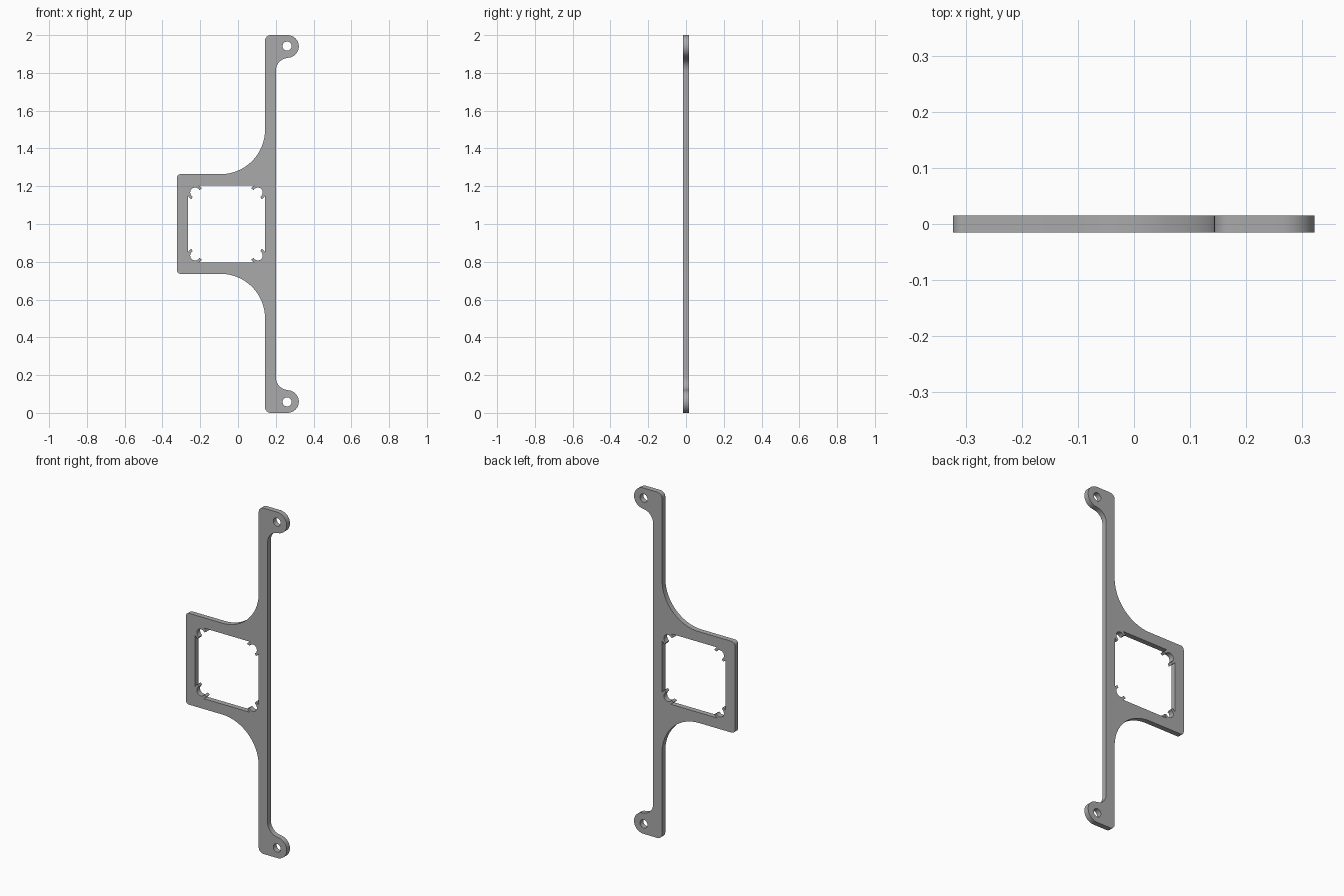
import bpy, bmesh
from math import sin, cos, radians, acos, degrees
from mathutils import Matrix

cube = bpy.data.objects.get("Cube")
if cube:
    bpy.data.objects.remove(cube)

DEPTH = 0.03
MID = 1.0


def arc(cx, cz, r, start, end, steps=12):
    """Points along an arc, angles in degrees."""
    angles = [radians(start + (end - start) * i / steps) for i in range(steps + 1)]
    return [(cx + r * cos(a), cz + r * sin(a)) for a in angles]


def mirror_z(points):
    return [(x, 2 * MID - z) for x, z in reversed(points)]


# Outer outline: upper half from the bar's outer edge round to the frame's side
bar_in, bar_out, frame_left, frame_top = 0.143, 0.2, -0.323, 1.264
ear_x, ear_z, ear_r = 0.262, 1.94, 0.061
upper = (
    arc(bar_out + 0.068, 1.811, 0.068, 180, 95)
    + arc(ear_x, ear_z, ear_r - 0.001, -85, 90, 24)
    + arc(bar_in + 0.03, 1.97, 0.03, 90, 180, 8)
    + arc(bar_in - 0.235, frame_top + 0.235, 0.235, 0, -90, 24)
    + arc(frame_left + 0.02, frame_top - 0.02, 0.02, 90, 180, 6)
)
outline = upper + mirror_z(upper)

# Window outline with an open C-shaped screw clip in each corner
win_left, win_right, win_top = -0.264, 0.142, 1.204
inset, clip_out, clip_in = 0.037, 0.041, 0.026
meet = degrees(acos(-inset / clip_out))
clip = (
    arc(inset, inset, clip_out, meet, 120, 6)
    + arc(inset, inset, clip_in, 120, 330, 24)
    + arc(inset, inset, clip_out, 330, 450 - meet, 6)
)
top_left = [(win_left + u, win_top - v) for u, v in clip]
top_right = [(win_right - u, win_top - v) for u, v in reversed(clip)]
window_half = top_left + top_right
window = window_half + mirror_z(window_half)

# Screw holes in the two ears
hole = arc(0.26, ear_z + 0.002, 0.024, 0, 345, 23)

# Flat filled profile with depth
curve = bpy.data.curves.new("bracket_profile", "CURVE")
curve.dimensions = "2D"
curve.fill_mode = "BOTH"
curve.extrude = DEPTH / 2
for loop in (outline, window, hole, mirror_z(hole)):
    spline = curve.splines.new("POLY")
    spline.points.add(len(loop) - 1)
    for point, (x, z) in zip(spline.points, loop):
        point.co = (x, z, 0, 1)
    spline.use_cyclic_u = True
profile = bpy.data.objects.new("bracket_profile", curve)
bpy.context.collection.objects.link(profile)
mesh = bpy.data.meshes.new_from_object(
    profile.evaluated_get(bpy.context.evaluated_depsgraph_get()))
bpy.data.objects.remove(profile)

# Weld the caps to the walls and stand the plate upright
bm = bmesh.new()
bm.from_mesh(mesh)
bmesh.ops.remove_doubles(bm, verts=bm.verts, dist=0.0001)
bmesh.ops.rotate(bm, verts=bm.verts, matrix=Matrix.Rotation(radians(90), 3, "X"))
bmesh.ops.recalc_face_normals(bm, faces=bm.faces)
bm.to_mesh(mesh)
bm.free()

grey = bpy.data.materials.new("plain_grey")
grey.use_nodes = True
grey.diffuse_color = (0.4, 0.4, 0.4, 1)
grey.node_tree.nodes["Principled BSDF"].inputs["Base Color"].default_value = grey.diffuse_color
mesh.materials.clear()
mesh.materials.append(grey)

bracket = bpy.data.objects.new("mounting_bracket", mesh)
bpy.context.collection.objects.link(bracket)
bpy.context.view_layer.objects.active = bracket
bracket.select_set(True)
bpy.ops.object.shade_smooth_by_angle(angle=radians(30))
